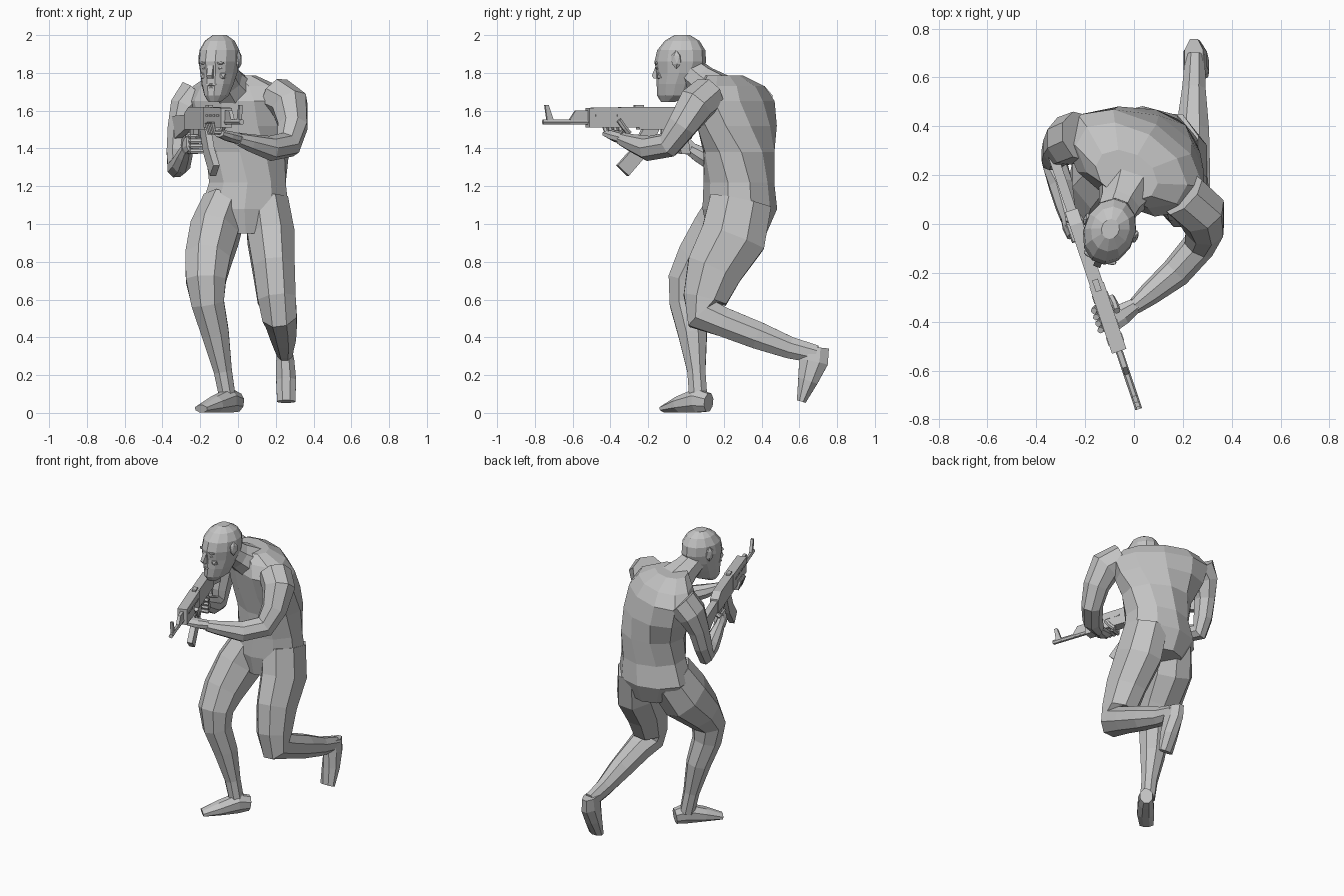
import bpy
import bmesh
from math import cos, sin, pi, radians
from mathutils import Matrix, Vector

default_cube = bpy.data.objects.get("Cube")
if default_cube:
    bpy.data.objects.remove(default_cube, do_unlink=True)

# One plain material for the whole model
clay = bpy.data.materials.new("plain grey")
clay.use_nodes = True
grey = (.55, .55, .55, 1)
clay.diffuse_color = grey
clay.node_tree.nodes["Principled BSDF"].inputs["Base Color"].default_value = grey

X_AXIS = Vector((1, 0, 0))
Z_AXIS = Vector((0, 0, 1))


def finish(name, bm, matrix=None):
    """Turn a bmesh into a flat-shaded, coloured object."""
    bmesh.ops.recalc_face_normals(bm, faces=bm.faces)
    mesh = bpy.data.meshes.new(name)
    bm.to_mesh(mesh)
    bm.free()
    mesh.materials.append(clay)
    obj = bpy.data.objects.new(name, mesh)
    bpy.context.scene.collection.objects.link(obj)
    if matrix is not None:
        obj.matrix_world = matrix
    return obj


def loft(name, rings, ref=X_AXIS, sides=8, level=False, matrix=None):
    """Skin oval rings (x, y, z, half width, half depth, optional yaw)."""
    bm = bmesh.new()
    centres = [Vector(ring[:3]) for ring in rings]
    loops = []
    for i, (centre, ring) in enumerate(zip(centres, rings)):
        following = centres[min(i + 1, len(rings) - 1)]
        previous = centres[max(i - 1, 0)]
        along = Z_AXIS if level else (following - previous).normalized()
        yaw = radians(ring[5]) if len(ring) > 5 else 0
        side = Matrix.Rotation(yaw, 3, "Z") @ Vector(ref)
        side = (side - along * side.dot(along)).normalized()
        depth = along.cross(side)
        loop = []
        for k in range(sides):
            angle = 2 * pi * (k + .5) / sides
            offset = side * ring[3] * cos(angle) + depth * ring[4] * sin(angle)
            loop.append(bm.verts.new(centre + offset * 1.04))
        loops.append(loop)
    for lower, upper in zip(loops, loops[1:]):
        for k in range(sides):
            n = (k + 1) % sides
            bm.faces.new((lower[k], lower[n], upper[n], upper[k]))
    bm.faces.new(loops[0])
    bm.faces.new(loops[-1])
    return finish(name, bm, matrix)


def plate(name, profile, width, matrix, shift=0):
    """Extrude a side profile of (forward, height) points across its width."""
    bm = bmesh.new()
    near = [bm.verts.new((u, shift - width / 2, z)) for u, z in profile]
    face = bm.faces.new(near)
    extruded = bmesh.ops.extrude_face_region(bm, geom=[face])
    moved = [v for v in extruded["geom"] if isinstance(v, bmesh.types.BMVert)]
    bmesh.ops.translate(bm, verts=moved, vec=(0, width, 0))
    return finish(name, bm, matrix)


def block(name, u_range, z_range, width, matrix, shift=0):
    (u, v), (low, high) = u_range, z_range
    corners = [(u, low), (v, low), (v, high), (u, high)]
    return plate(name, corners, width, matrix, shift)


def ball(name, centre, size, matrix):
    bm = bmesh.new()
    bmesh.ops.create_icosphere(bm, subdivisions=1, radius=1)
    bmesh.ops.scale(bm, verts=bm.verts, vec=size)
    bmesh.ops.translate(bm, verts=bm.verts, vec=centre)
    return finish(name, bm, matrix)


def tube(name, points, radius, matrix, ref, sides=6):
    rings = [(*point, radius, radius) for point in points]
    return loft(name, rings, ref, sides, matrix=matrix)


# Torso, twisted so the left shoulder comes forward
loft("torso", [
    (.04, .27, .95, .15, .15),
    (.035, .285, 1.08, .235, .19),
    (.05, .28, 1.22, .205, .18),
    (.05, .28, 1.38, .215, .185, -12),
    (.02, .27, 1.52, .27, .185, -25),
    (.0, .25, 1.65, .30, .175, -30),
    (-.01, .24, 1.73, .24, .14, -30),
    (-.03, .20, 1.785, .13, .09, -28),
], sides=10, level=True)
loft("neck", [
    (-.02, .17, 1.69, .13, .11, -20),
    (-.06, .08, 1.76, .085, .085, -20),
    (-.09, .01, 1.82, .075, .075, -20),
], sides=8)

# Planted right leg
loft("right_leg", [
    (-.07, .27, 1.1, .12, .16),
    (-.125, .19, .95, .135, .17),
    (-.16, .07, .81, .125, .13),
    (-.17, .0, .7, .11, .10),
    (-.16, .0, .58, .09, .09),
    (-.12, .035, .42, .075, .08),
    (-.08, .055, .22, .05, .05),
    (-.055, .065, .08, .045, .05),
])
loft("right_foot", [
    (.0, .12, .055, .04, .05),
    (-.045, .06, .065, .05, .065),
    (-.12, -.03, .045, .055, .045),
    (-.195, -.11, .022, .045, .02),
], ref=(.74, -.67, 0))

# Trailing left leg, folded at the knee
loft("left_leg", [
    (.15, .29, 1.12, .12, .17),
    (.175, .25, .93, .13, .18),
    (.19, .15, .76, .115, .155),
    (.205, .10, .6, .105, .12),
    (.22, .09, .52, .095, .10),
    (.23, .2, .48, .085, .08),
    (.24, .38, .41, .07, .075),
    (.245, .55, .345, .05, .06),
    (.25, .69, .31, .042, .05),
])
loft("left_foot", [
    (.245, .68, .345, .04, .08),
    (.25, .675, .27, .05, .08),
    (.255, .645, .17, .055, .055),
    (.255, .61, .06, .05, .025),
])

# Arms
loft("left_arm", [
    (.20, .12, 1.68, .10, .10),
    (.275, .05, 1.63, .10, .10),
    (.29, -.02, 1.52, .08, .08),
    (.265, -.09, 1.42, .065, .07),
    (.17, -.2, 1.40, .06, .065),
    (.06, -.29, 1.43, .045, .045),
    (.0, -.34, 1.45, .03, .035),
], ref=(.62, -.56, .42))
loft("right_arm", [
    (-.22, .36, 1.68, .10, .10),
    (-.285, .34, 1.61, .08, .10),
    (-.315, .31, 1.5, .06, .075),
    (-.325, .28, 1.38, .055, .065),
    (-.325, .25, 1.3, .05, .06),
    (-.30, .16, 1.32, .05, .055),
    (-.28, .07, 1.37, .04, .045),
    (-.27, .02, 1.4, .03, .035),
])

# Head, turned toward its right; local x is forward
head = Matrix.Translation((-.10, -.03, 0)) @ Matrix.Rotation(radians(-110), 4, "Z")
loft("head", [
    (.07, 0, 1.645, .035, .03),
    (.04, 0, 1.68, .085, .06),
    (.025, 0, 1.74, .10, .08),
    (.005, 0, 1.8, .12, .092),
    (.0, 0, 1.86, .135, .102),
    (-.005, 0, 1.92, .125, .10),
    (-.01, 0, 1.97, .09, .075),
    (-.01, 0, 2.0, .04, .035),
], sides=12, level=True, matrix=head)
plate("nose", [(.11, 1.85), (.132, 1.84), (.155, 1.785), (.145, 1.77), (.10, 1.77)],
      .03, head)
ball("upper_lip", (.118, 0, 1.737), (.016, .035, .009), head)
ball("lower_lip", (.114, 0, 1.722), (.016, .03, .009), head)
ball("chin", (.09, 0, 1.675), (.025, .035, .02), head)
for label, s in (("left", 1), ("right", -1)):
    ball(label + "_eye", (.108, s * .04, 1.826), (.014, .02, .01), head)
    ball(label + "_brow", (.113, s * .04, 1.852), (.018, .035, .01), head)
    ball(label + "_cheek", (.09, s * .05, 1.785), (.025, .025, .025), head)
    ball(label + "_ear", (-.015, s * .105, 1.87), (.03, .015, .05), head)

# Rifle; local x runs toward the muzzle, local y toward the holder's left
gun = Matrix.Translation((-.237, 0, 0)) @ Matrix.Rotation(radians(-71.3), 4, "Z")
plate("rifle_stock", [(-.33, 1.57), (-.05, 1.58), (-.05, 1.51), (-.33, 1.43)], .04, gun)
plate("rifle_receiver", [(-.06, 1.5), (.27, 1.5), (.27, 1.62), (.0, 1.62), (-.06, 1.59)],
      .055, gun)
plate("rifle_handguard", [(.26, 1.51), (.55, 1.51), (.55, 1.615), (.26, 1.62)], .062, gun)
plate("rifle_gas_block", [(.54, 1.6), (.62, 1.6), (.65, 1.555), (.65, 1.53), (.54, 1.53)],
      .02, gun)
plate("rifle_magazine", [(.15, 1.51), (.24, 1.51), (.3, 1.4), (.385, 1.31), (.325, 1.255),
                         (.22, 1.37)], .035, gun)
plate("rifle_grip", [(.0, 1.51), (.06, 1.51), (.03, 1.37), (-.02, 1.37)], .035, gun)
block("trigger_guard", (.06, .14), (1.455, 1.465), .02, gun)
block("trigger_guard_front", (.13, .14), (1.46, 1.51), .02, gun)
block("trigger", (.09, .1), (1.465, 1.51), .01, gun)
block("rear_sight", (.24, .29), (1.61, 1.63), .025, gun)
plate("front_sight", [(.735, 1.53), (.775, 1.53), (.79, 1.63), (.77, 1.63)], .018, gun)
tube("rifle_barrel", [(.5, 0, 1.54), (.65, 0, 1.54), (.8, 0, 1.54)], .014, gun, Z_AXIS)
for i in range(4):
    start = .3 + i * .06
    block("handguard_vent", (start, start + .035), (1.57, 1.58), .068, gun)

# Hands: palms, curled fingers and thumbs
loft("left_palm", [
    (.01, -.33, 1.45, .03, .03),
    (-.05, -.37, 1.465, .045, .028),
    (-.10, -.40, 1.48, .05, .02),
], ref=(.3, -.9, 0))
loft("right_palm", [
    (-.272, .03, 1.395, .028, .035),
    (-.268, -.01, 1.42, .025, .05),
    (-.255, -.05, 1.43, .02, .045),
])
for i in range(4):
    u = .35 + i * .028
    tube("left_finger", [(u, .03, 1.485), (u, -.03, 1.485), (u + .01, -.045, 1.535)],
         .013, gun, X_AXIS)
    z = 1.385 + i * .026
    tube("right_finger", [(-.01, -.03, z), (.06, -.03, z), (.065, .03, z)],
         .013, gun, Z_AXIS)
tube("left_thumb", [(.33, .04, 1.48), (.36, .045, 1.51), (.39, .045, 1.55)], .014, gun, X_AXIS)
tube("right_thumb", [(-.03, -.03, 1.46), (-.02, .02, 1.49), (.04, .035, 1.49)], .014, gun, Z_AXIS)
